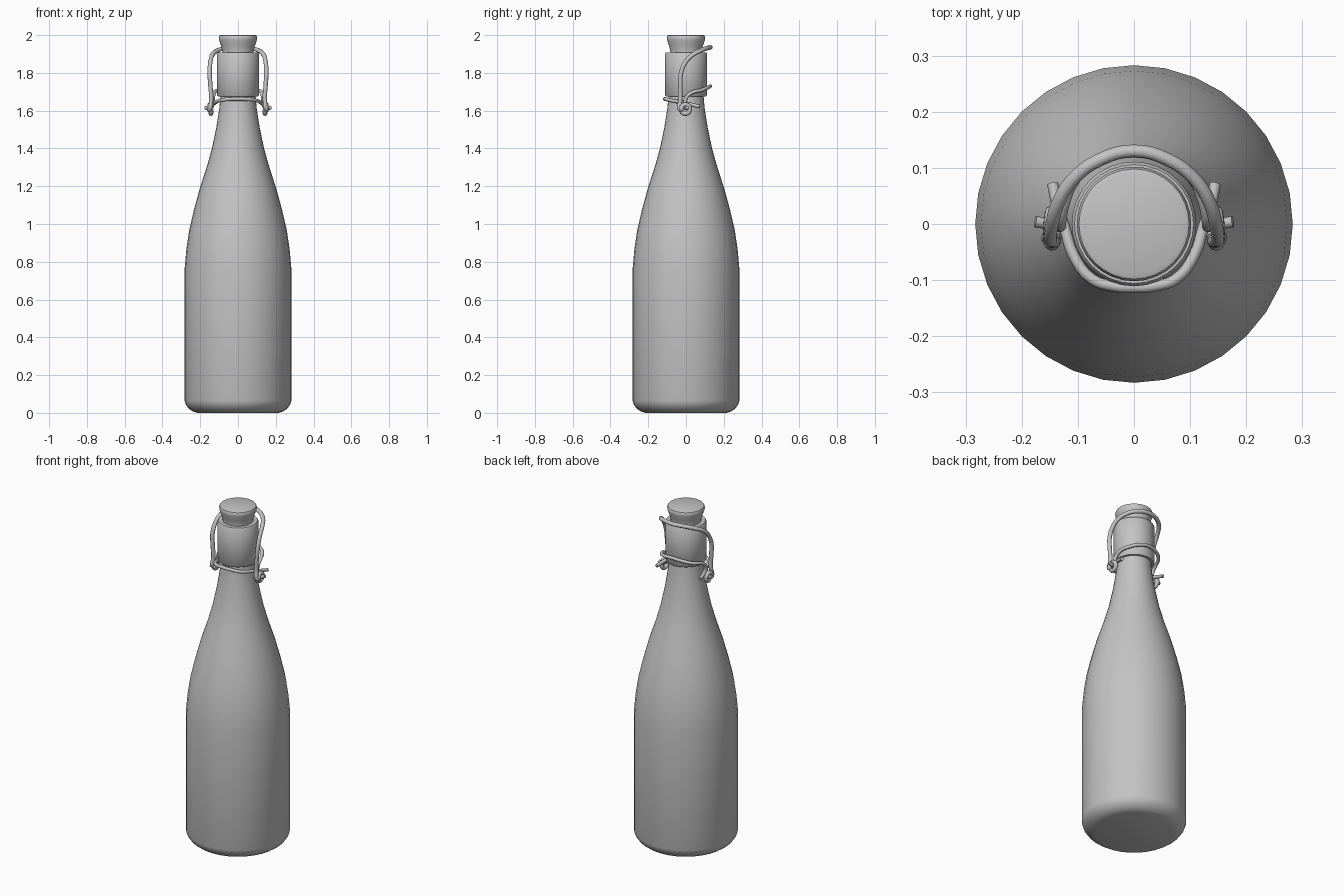
import bpy, math

if "Cube" in bpy.data.objects:
    bpy.data.objects.remove(bpy.data.objects["Cube"])

grey = bpy.data.materials.new("plain grey")
grey.diffuse_color = (0.55, 0.55, 0.55, 1)
grey.use_nodes = True
grey.node_tree.nodes["Principled BSDF"].inputs["Base Color"].default_value = grey.diffuse_color


def finish(ob, angle):
    ob.data.materials.clear()
    ob.data.materials.append(grey)
    bpy.ops.object.select_all(action='DESELECT')
    bpy.context.view_layer.objects.active = ob
    ob.select_set(True)
    bpy.ops.object.shade_smooth_by_angle(angle=math.radians(angle))


def lathe(name, profile, sides=32, angle=40):
    """Revolve (radius, z) points about z and cap both ends."""
    verts, faces = [], []
    for r, z in profile:
        for i in range(sides):
            a = 2 * math.pi * i / sides
            verts.append((r * math.cos(a), r * math.sin(a), z))
    for k in range(len(profile) - 1):
        for i in range(sides):
            j = (i + 1) % sides
            faces.append((k * sides + i, k * sides + j,
                          (k + 1) * sides + j, (k + 1) * sides + i))
    faces.append(tuple(reversed(range(sides))))
    faces.append(tuple(range((len(profile) - 1) * sides, len(profile) * sides)))
    me = bpy.data.meshes.new(name)
    me.from_pydata(verts, [], faces)
    ob = bpy.data.objects.new(name, me)
    bpy.context.collection.objects.link(ob)
    finish(ob, angle)


def wire(name, half, radius=0.012):
    """Smooth round wire from the right half path, mirrored in x.
    The last point lies on x = 0."""
    pts = half + [(-x, y, z) for x, y, z in reversed(half[:-1])]
    cu = bpy.data.curves.new(name, 'CURVE')
    cu.dimensions = '3D'
    cu.bevel_depth = radius
    cu.bevel_resolution = 2
    cu.resolution_u = 4
    cu.use_fill_caps = True
    sp = cu.splines.new('BEZIER')
    sp.bezier_points.add(len(pts) - 1)
    for bp, p in zip(sp.bezier_points, pts):
        bp.co = p
        bp.handle_left_type = bp.handle_right_type = 'AUTO'
    ob = bpy.data.objects.new(name, cu)
    bpy.context.collection.objects.link(ob)
    bpy.ops.object.select_all(action='DESELECT')
    bpy.context.view_layer.objects.active = ob
    ob.select_set(True)
    bpy.ops.object.convert(target='MESH')
    finish(bpy.context.view_layer.objects.active, 50)


# Bottle body with rounded foot and long shoulder
lathe("bottle_body", [
    (0.215, 0.0), (0.24, 0.008), (0.262, 0.024), (0.277, 0.045), (0.283, 0.065),
    (0.283, 0.76), (0.273, 0.87), (0.258, 0.97), (0.232, 1.08), (0.202, 1.19),
    (0.166, 1.30), (0.138, 1.40), (0.115, 1.51), (0.099, 1.61), (0.092, 1.69)])

# Thick collar around the mouth
lathe("collar", [
    (0.085, 1.675), (0.106, 1.675), (0.111, 1.681),
    (0.111, 1.902), (0.106, 1.909), (0.08, 1.909)])

# Tapered stopper
lathe("stopper", [
    (0.083, 1.88), (0.083, 1.915), (0.09, 1.945), (0.101, 1.975),
    (0.102, 1.988), (0.098, 1.997), (0.090, 2.0)])

# Upper bail: curl at the pivot, up the side, over the back of the stopper
curl = []
for k in range(9):
    a = math.radians(190 + 360 - k * 45)
    curl.append((0.153 - 0.0015 * k, 0.024 * math.cos(a) - 0.003,
                 1.608 + 0.024 * math.sin(a)))
curl.reverse()
wire("upper_bail", curl + [
    (0.142, -0.030, 1.66), (0.146, -0.030, 1.73), (0.150, -0.026, 1.80),
    (0.146, 0.000, 1.86), (0.136, 0.035, 1.895), (0.110, 0.078, 1.918),
    (0.060, 0.115, 1.932), (0.0, 0.130, 1.935)])

# Lower yoke around the back, its ends turned out as pivots
wire("back_yoke", [
    (0.176, 0.004, 1.617), (0.150, 0.0, 1.612), (0.134, -0.004, 1.63),
    (0.131, 0.002, 1.67), (0.125, 0.035, 1.697), (0.105, 0.08, 1.708),
    (0.060, 0.115, 1.722), (0.0, 0.128, 1.73)], 0.010)

# Front loop around the neck, its ends sticking out behind
wire("front_loop", [
    (0.145, 0.072, 1.622), (0.136, 0.03, 1.632), (0.124, -0.005, 1.640),
    (0.108, -0.055, 1.650), (0.075, -0.098, 1.658), (0.035, -0.111, 1.662),
    (0.0, -0.113, 1.662)], 0.010)
